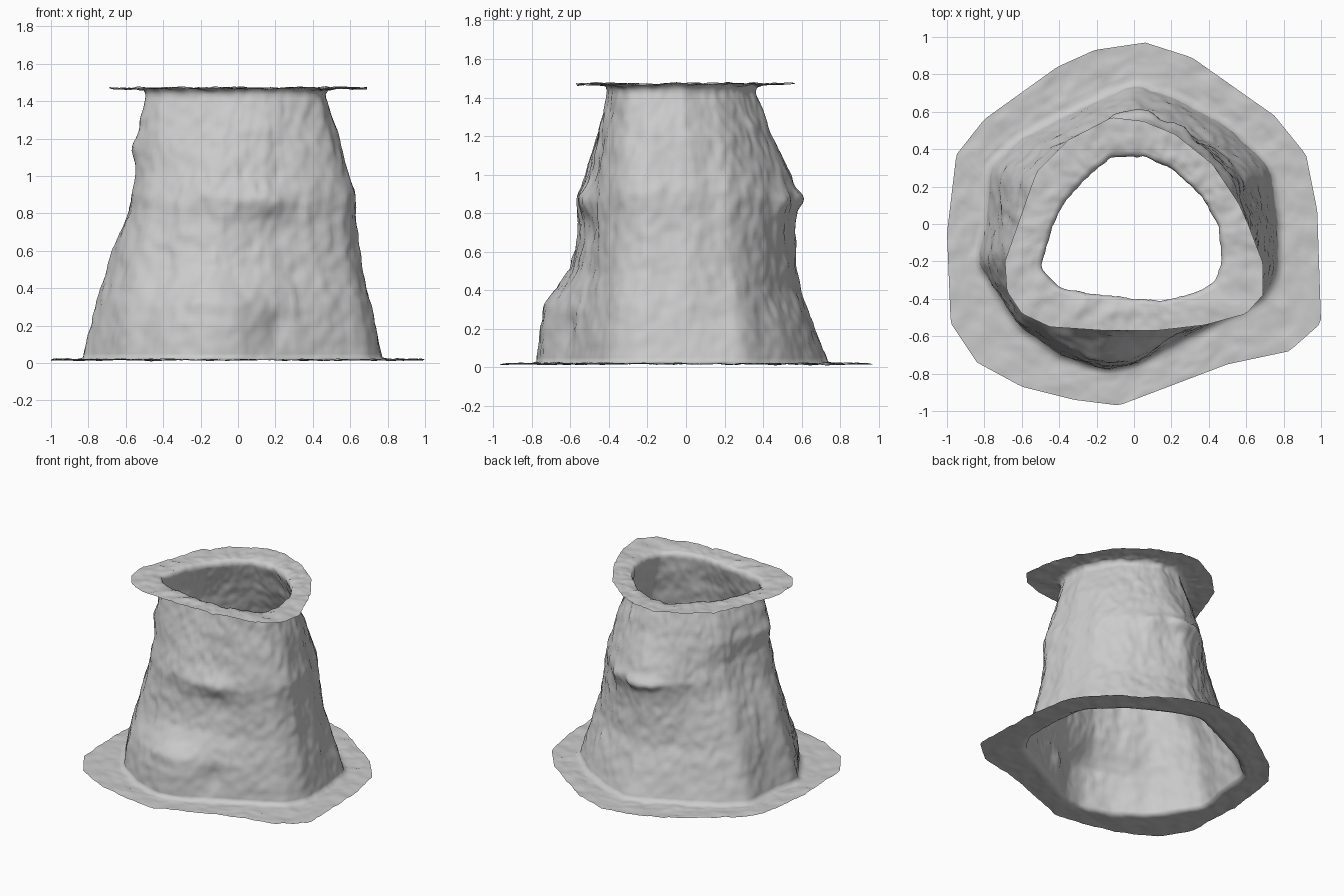
import bpy, bmesh
from math import cos, sin, pi, exp, radians
from mathutils import Vector, noise

if "Cube" in bpy.data.objects:
    bpy.data.objects.remove(bpy.data.objects["Cube"])

N = 200

# Plan outlines (x, y), counter-clockwise
base_rim = [(0.98, 0.07), (0.92, 0.37), (0.75, 0.58), (0.31, 0.89), (0.06, 0.97), (-0.21, 0.93),
            (-0.41, 0.84), (-0.80, 0.56), (-0.95, 0.37), (-1.0, -0.05), (-0.98, -0.53), (-0.84, -0.74),
            (-0.60, -0.87), (-0.32, -0.94), (-0.08, -0.97), (0.50, -0.75), (0.83, -0.68), (1.0, -0.53)]
base_wall = [(0.77, 0.0), (0.73, 0.30), (0.50, 0.52), (0.25, 0.66), (0.0, 0.75), (-0.30, 0.61),
             (-0.60, 0.46), (-0.77, 0.31), (-0.79, 0.0), (-0.84, -0.20), (-0.62, -0.54), (-0.40, -0.70),
             (-0.15, -0.78), (0.0, -0.75), (0.32, -0.58), (0.68, -0.40), (0.77, -0.26)]
top_wall = [(0.45, 0.0), (0.36, 0.15), (0.20, 0.30), (0.05, 0.36), (-0.12, 0.36), (-0.25, 0.25),
            (-0.37, 0.12), (-0.43, 0.0), (-0.50, -0.23), (-0.40, -0.34), (-0.25, -0.37), (0.0, -0.40),
            (0.15, -0.41), (0.33, -0.37), (0.44, -0.30), (0.47, -0.20)]
top_rim = [(0.61, 0.0), (0.56, 0.11), (0.42, 0.32), (0.22, 0.48), (0.05, 0.55), (-0.12, 0.57),
           (-0.35, 0.45), (-0.52, 0.28), (-0.55, 0.20), (-0.69, -0.20), (-0.68, -0.36), (-0.60, -0.48),
           (-0.45, -0.55), (-0.15, -0.57), (0.12, -0.57), (0.38, -0.54), (0.60, -0.48), (0.69, -0.38),
           (0.69, -0.21)]


def radii(poly, smooth=0):
    """Distance from the axis to an outline at N equal angles."""
    out = []
    for i in range(N):
        d = Vector((cos(2 * pi * i / N), sin(2 * pi * i / N)))
        best = 0
        for a, b in zip(poly, poly[1:] + poly[:1]):
            a, e = Vector(a), Vector(b) - Vector(a)
            den = d.x * e.y - d.y * e.x
            if abs(den) > 1e-9:
                t = (a.x * e.y - a.y * e.x) / den
                u = (a.x * d.y - a.y * d.x) / den
                if t > 0 and -1e-6 <= u <= 1 + 1e-6:
                    best = max(best, t)
        out.append(best)
    for _ in range(smooth):
        out = [(out[i - 1] + 2 * out[i] + out[(i + 1) % N]) / 4 for i in range(N)]
    return out


def lookup(curve, z):
    for (z0, v0), (z1, v1) in zip(curve, curve[1:]):
        if z <= z1:
            return v0 + (v1 - v0) * max(0, (z - z0) / (z1 - z0))
    return curve[-1][1]


# Silhouette half widths by height for each side
right = [(0.03, .77), (0.4, .685), (0.8, .625), (0.92, .615), (1.2, .55), (1.42, .47)]
back = [(0.03, .74), (0.2, .67), (0.4, .59), (0.6, .565), (0.75, .57), (0.88, .585), (1.0, .54), (1.2, .44), (1.42, .36)]
left = [(0.03, .82), (0.2, .78), (0.4, .735), (0.6, .68), (0.8, .60), (1.0, .56), (1.15, .565), (1.3, .535), (1.42, .50)]
front = [(0.03, .76), (0.2, .745), (0.32, .715), (0.42, .65), (0.5, .60), (0.6, .575), (0.75, .565), (0.88, .57),
         (1.0, .525), (1.2, .465), (1.42, .41)]

# Local knobs: angle, height, outward size, angular width, vertical width
knobs = [(84, .87, .045, 9, .05), (100, .88, .035, 7, .04), (66, .86, .025, 9, .06),
         (-75, .87, .030, 14, .07), (-100, .33, .015, 12, .07), (200, 1.14, .022, 7, .06),
         (-20, .88, .015, 10, .08), (-70, .18, -.025, 9, .09), (-66, .70, -.015, 14, .08)]


def blend(curve, z):
    lo, hi = curve[-1][1], curve[0][1]
    return (lookup(curve, z) - lo) / (hi - lo)


R0, R1 = radii(base_rim), radii(base_wall, 3)
R2, R3 = radii(top_wall, 3), radii(top_rim)

bm = bmesh.new()
rings = []


def add_ring(func):
    ring = []
    for i in range(N):
        a = 2 * pi * i / N
        r, z = func(i, a)
        ring.append(bm.verts.new((r * cos(a), r * sin(a), z)))
    rings.append(ring)


def ripple(a, r, z):
    p = Vector((r * cos(a), r * sin(a), z))
    return noise.noise(p * 10) * 0.011 + noise.noise(p * 24) * 0.008


# Base flange, rim inwards
for k in range(12):
    s = k / 12
    def base(i, a, s=s):
        r = R0[i] + (R1[i] + 0.015 - R0[i]) * s
        return r, max(0, 0.018 + ripple(a, r, 0) * 0.8)
    add_ring(base)

# Lumpy tapering wall
STEPS = 70
for k in range(STEPS + 1):
    z = 0.03 + 1.405 * k / STEPS
    def wall(i, a, z=z):
        c, s = cos(a), sin(a)
        fade = min(1, z / 0.2, (1.5 - z) / 0.2)
        zz = z + 0.06 * fade * noise.noise(Vector((c * 2, s * 2, 4)))
        f = c * c * blend(right if c > 0 else left, zz) + s * s * blend(back if s > 0 else front, zz)
        r = R2[i] + (R1[i] - R2[i]) * f
        for ka, kz, size, wa, wz in knobs:
            da = (a - radians(ka) + pi) % (2 * pi) - pi
            r += size * exp(-(da / radians(wa)) ** 2 - ((z - kz) / wz) ** 2)
        p = Vector((c * r, s * r, z * 0.6))
        r += fade * (noise.noise(p * 6) * 0.012 + noise.noise(p * 18) * 0.008)
        return r + noise.noise(p * 30) * 0.006, z
    add_ring(wall)

# Top flange, outwards to the rim
for k in range(10):
    s = 0.06 + 0.94 * k / 9
    def top(i, a, s=s):
        r = R2[i] + (R3[i] - R2[i]) * s
        return r, 1.46 + 0.01 * min(1, s * 3) + ripple(a, r, 1.53)
    add_ring(top)

for lo, hi in zip(rings, rings[1:]):
    for i in range(N):
        j = (i + 1) % N
        bm.faces.new((lo[i], lo[j], hi[j], hi[i]))
for f in bm.faces:
    f.smooth = True

mesh = bpy.data.meshes.new("flanged_hollow_trunk")
bm.to_mesh(mesh)
bm.free()
obj = bpy.data.objects.new("flanged_hollow_trunk", mesh)
bpy.context.collection.objects.link(obj)
